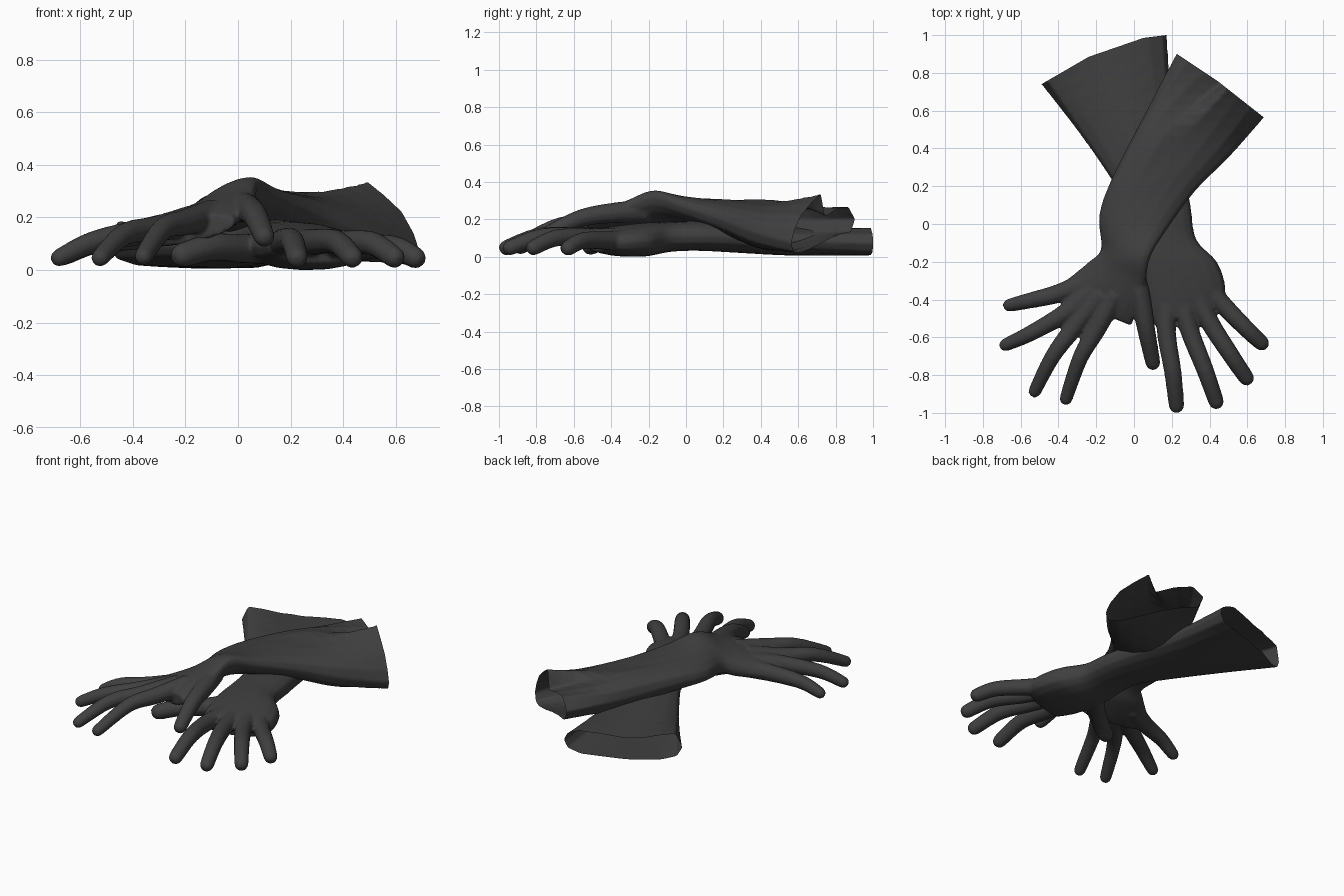
import bpy, bmesh, math
from mathutils import Vector as V

if "Cube" in bpy.data.objects:
    bpy.data.objects.remove(bpy.data.objects["Cube"])

N = 16
mat = bpy.data.materials.new("dark_leather")
mat.diffuse_color = (0.05, 0.05, 0.05, 1)
mat.use_nodes = True
mat.node_tree.nodes["Principled BSDF"].inputs["Base Color"].default_value = mat.diffuse_color


def spline(rings, steps=5):
    """Catmull-Rom interpolation between cross-sections."""
    out = []
    for i in range(len(rings) - 1):
        a, b = rings[max(i - 1, 0)], rings[i]
        c, d = rings[i + 1], rings[min(i + 2, len(rings) - 1)]
        for k in range(steps):
            t = k / steps
            out.append([0.5 * (2 * q + (r - p) * t + (2 * p - 5 * q + 4 * r - s) * t * t
                               + (3 * q - p - 3 * r + s) * t ** 3)
                        for p, q, r, s in zip(a, b, c, d)])
    return out + [rings[-1]]


def loft(bm, rings):
    vs = [[bm.verts.new(p) for p in r] for r in rings]
    n = len(vs[0])
    for a, b in zip(vs, vs[1:]):
        for i in range(n):
            bm.faces.new((a[i], a[(i + 1) % n], b[(i + 1) % n], b[i]))
    bm.faces.new(vs[0][::-1])
    bm.faces.new(vs[-1])


def oval(L, R, t):
    """Rounded section between a left and a right edge point."""
    L, R = V(L), V(R)
    ring = []
    for i in range(N):
        a = 2 * math.pi * i / N
        c, s = math.cos(a), math.sin(a)
        ring.append((L + R) / 2 + (R - L) / 2 * c
                    + V((0, 0, t * math.copysign(abs(s) ** 0.8, s))))
    return ring


def cuff_end(L, R, prof):
    """Open end: (position across, height) pairs."""
    L, R = V(L), V(R)
    ring = []
    for s, z in prof:
        p = (L + R) / 2 + (R - L) / 2 * s
        p.z = z
        ring.append(p)
    return ring


def finger(bm, pts, r0, r1):
    """Round tapered tube with a domed tip."""
    path = [p[0] for p in spline([[V(p)] for p in pts], 4)]
    n = len(path) - 1
    data = [(p, r0 + (r1 - r0) * i / n) for i, p in enumerate(path)]
    d = (path[-1] - path[-2]).normalized()
    data += [(path[-1] + d * r1 * 0.5, r1 * 0.87), (path[-1] + d * r1 * 0.9, r1 * 0.45)]
    rings = []
    for i, (p, r) in enumerate(data):
        t = (data[min(i + 1, len(data) - 1)][0] - data[max(i - 1, 0)][0]).normalized()
        u = t.cross(V((0, 0, 1))).normalized()
        w = u.cross(t)
        rings.append([p + (u * math.cos(k * math.pi / 5) + w * math.sin(k * math.pi / 5)) * r
                      for k in range(10)])
    loft(bm, rings)


def glove(name, cuff, sections, fingers, r0, r1, hem):
    bm = bmesh.new()
    loft(bm, spline([cuff_end(*cuff)] + [oval(*s) for s in sections]))
    for f in fingers[:-1]:
        finger(bm, f, r0, r1)
    finger(bm, fingers[-1], r0 * 1.1, r1 * 1.15)
    bmesh.ops.recalc_face_normals(bm, faces=bm.faces)
    me = bpy.data.meshes.new(name)
    bm.to_mesh(me)
    bm.free()
    ob = bpy.data.objects.new(name, me)
    bpy.context.collection.objects.link(ob)
    bpy.context.view_layer.objects.active = ob
    ob.select_set(True)
    # fuse palm, cuff and fingers into one skin
    m = ob.modifiers.new("fuse", 'REMESH')
    m.mode, m.voxel_size = 'VOXEL', 0.009
    m = ob.modifiers.new("soften", 'SMOOTH')
    m.factor, m.iterations = 0.5, 6
    for mod in ("fuse", "soften"):
        bpy.ops.object.modifier_apply(modifier=mod)
    # trim the closed end along the hem line so the cuff is open
    bm = bmesh.new()
    bm.from_mesh(ob.data)
    for a, b in zip(hem, hem[1:]):
        d = V((*b, 0)) - V((*a, 0))
        bmesh.ops.bisect_plane(bm, geom=bm.verts[:] + bm.edges[:] + bm.faces[:],
                               plane_co=(*a, 0), plane_no=(d.y, -d.x, 0), clear_outer=True)
    bm.to_mesh(ob.data)
    bm.free()
    ob.data.materials.append(mat)
    bpy.ops.object.shade_smooth_by_angle(angle=math.radians(45))
    ob.select_set(False)
    return ob


# upper glove, lying across the other, with a lapped slit in its cuff
upper = glove(
    "upper_glove",
    ((.25, .955, .19), (.73, .61, .06),
     [(1, .06), (.9, .13), (.7, .22), (.4, .29), (.14, .345), (.06, .2), (-.35, .25),
      (-.75, .27), (-1, .2), (-.85, .13), (-.5, .125), (-.15, .105), (.2, .07), (.5, .04),
      (.75, .015), (.93, .01)]),
    [((.06, .59, .20), (.51, .36, .13), .125),
     ((-.11, .26, .22), (.33, .18, .20), .095),
     ((-.185, .05, .21), (.175, -.03, .27), .075),
     ((-.175, -.13, .19), (.085, -.18, .315), .075),
     ((-.24, -.20, .16), (.06, -.33, .26), .075),
     ((-.36, -.30, .13), (.01, -.47, .21), .065),
     ((-.42, -.37, .115), (-.01, -.54, .18), .05)],
    [[(-.24, -.30, .15), (-.39, -.365, .125), (-.55, -.405, .10), (-.66, -.43, .05)],
     [(-.22, -.35, .17), (-.36, -.47, .145), (-.55, -.58, .105), (-.68, -.64, .045)],
     [(-.17, -.37, .19), (-.31, -.54, .155), (-.43, -.70, .135), (-.525, -.885, .045)],
     [(-.10, -.37, .21), (-.20, -.56, .18), (-.285, -.71, .155), (-.36, -.925, .05)],
     [(-.02, -.22, .24), (.03, -.37, .235), (.065, -.56, .205), (.10, -.735, .125)]],
    .059, .035, [(.68, .57), (.445, .755), (.22, .905)])

# lower glove, flat on the ground, its thumb tucked under the upper hand
lower = glove(
    "lower_glove",
    ((-.54, .80, .1), (.17, 1.10, .07),
     [(1, .07), (.93, .12), (.7, .155), (.35, .15), (0, .14), (-.35, .15), (-.65, .18),
      (-.88, .2), (-1, .1), (-.9, .04), (-.65, .015), (-.35, .01), (0, .005), (.35, .005),
      (.7, .005), (.92, .02)]),
    [((-.29, .48, .09), (.20, .65, .08), .08),
     ((-.11, .22, .1), (.26, .32, .1), .08),
     ((-.01, .05, .11), (.30, .1, .11), .08),
     ((.01, -.08, .105), (.33, -.08, .105), .08),
     ((.02, -.24, .095), (.44, -.20, .085), .09),
     ((.06, -.42, .09), (.485, -.33, .075), .08),
     ((.11, -.54, .09), (.47, -.42, .075), .06)],
    [[(.18, -.38, .1), (.17, -.56, .105), (.205, -.78, .11), (.225, -.96, .047)],
     [(.26, -.38, .1), (.29, -.55, .105), (.375, -.77, .105), (.435, -.94, .047)],
     [(.33, -.36, .1), (.395, -.51, .1), (.51, -.69, .1), (.595, -.815, .047)],
     [(.36, -.29, .09), (.45, -.405, .085), (.59, -.55, .085), (.675, -.63, .045)],
     [(.13, -.2, .08), (.02, -.33, .08), (-.1, -.44, .085), (-.21, -.51, .055)]],
    .056, .042, [(.17, 1.0), (.05, .985), (-.24, .885), (-.49, .74)])

# settle both on the ground
low = min(v.co.z for v in lower.data.vertices)
for ob in (upper, lower):
    for v in ob.data.vertices:
        v.co.z -= low
